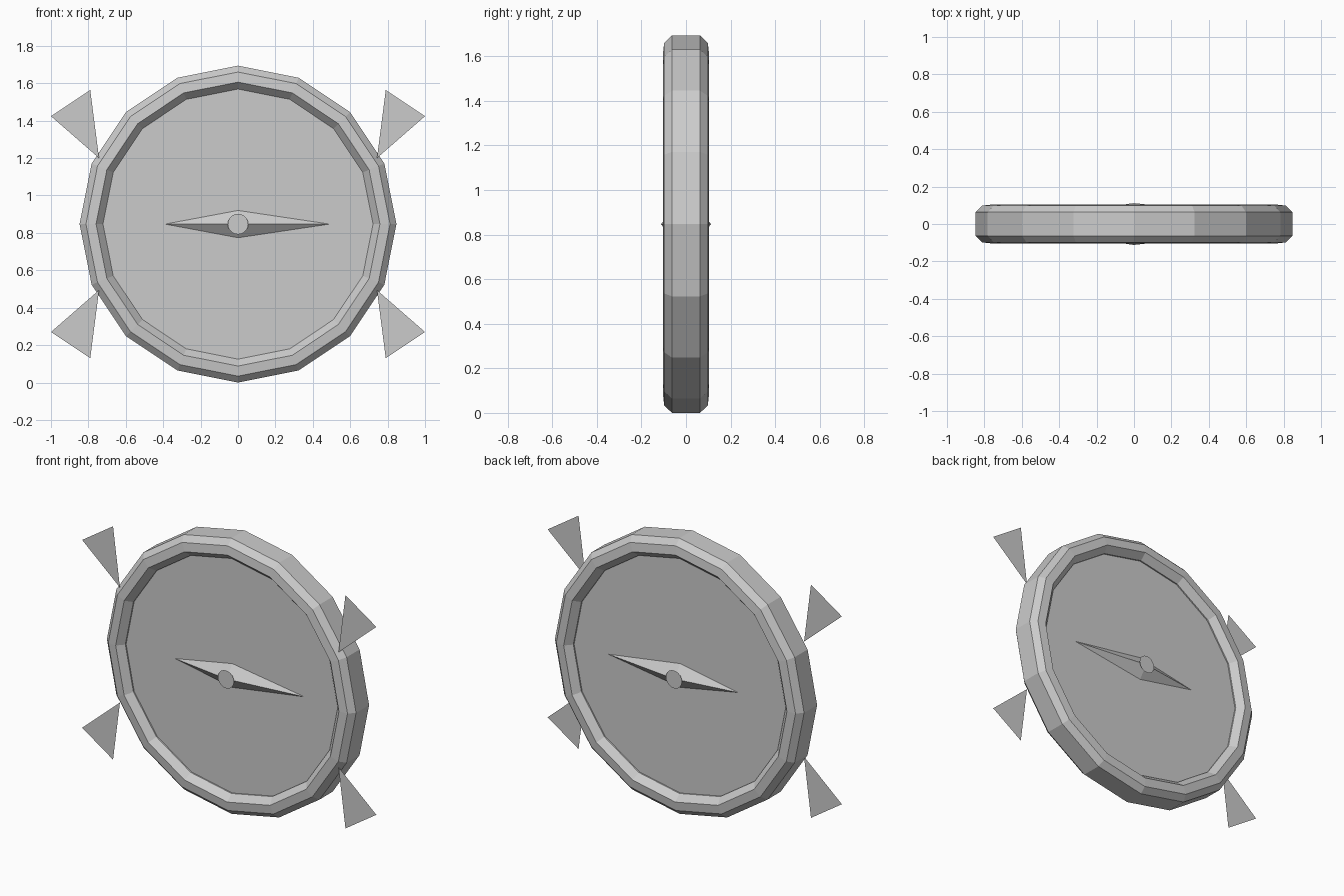
import bpy, bmesh, math

if "Cube" in bpy.data.objects:
    bpy.data.objects.remove(bpy.data.objects["Cube"])

CZ = 0.847      # height of the dial centre
SIDES = 16

grey = bpy.data.materials.new("light_grey")
grey.diffuse_color = (0.6, 0.6, 0.6, 1)
grey.use_nodes = True
grey.node_tree.nodes["Principled BSDF"].inputs["Base Color"].default_value = grey.diffuse_color


def finish(name, bm, recalc=False):
    if recalc:
        bmesh.ops.recalc_face_normals(bm, faces=bm.faces[:])
    mesh = bpy.data.meshes.new(name)
    bm.to_mesh(mesh)
    bm.free()
    mesh.materials.append(grey)
    ob = bpy.data.objects.new(name, mesh)
    bpy.context.collection.objects.link(ob)
    return ob


def circle(bm, r, y, n=SIDES):
    return [bm.verts.new((r * math.cos(2 * math.pi * i / n), y,
                          CZ + r * math.sin(2 * math.pi * i / n))) for i in range(n)]


def flat_disc(name, r, y, n=SIDES):
    bm = bmesh.new()
    vs = circle(bm, r, y, n)
    bm.faces.new(vs if y < 0 else vs[::-1])   # face outwards
    return finish(name, bm)


# bevelled rim: half profile (radius, y) mirrored front to back
half = [(0.847, -0.063), (0.813, -0.098), (0.759, -0.104), (0.722, -0.063)]
profile = half + [(r, -y) for r, y in reversed(half)]
bm = bmesh.new()
loops = [circle(bm, r, y) for r, y in profile]
for k, a in enumerate(loops):
    b = loops[(k + 1) % len(loops)]
    for i in range(SIDES):
        j = (i + 1) % SIDES
        bm.faces.new((a[i], a[j], b[j], b[i]))
finish("rim", bm, True)

# dial plate, needle and hub cap on both sides
for side, s in (("front", -1), ("back", 1)):
    flat_disc(side + "_dial", 0.735, s * 0.055)

    bm = bmesh.new()
    base = [bm.verts.new((x, s * 0.055, CZ + z))
            for x, z in ((0.49, 0), (0, 0.073), (-0.39, 0), (0, -0.073))]
    peak = bm.verts.new((0, s * 0.112, CZ))
    for i in range(4):
        bm.faces.new((base[i], base[(i + 1) % 4], peak))
    bm.faces.new(base)
    finish(side + "_needle", bm, True)

    flat_disc(side + "_hub_cap", 0.055, s * 0.117, 20)

# four thin triangular points around the rim
for hname, sx in (("left", -1), ("right", 1)):
    for vname, sz in (("upper", 1), ("lower", -1)):
        bm = bmesh.new()
        vs = [bm.verts.new((sx * x, -0.085, CZ + sz * z))
              for x, z in ((0.743, 0.353), (1.0, 0.577), (0.79, 0.717))]
        bm.faces.new(vs if sx * sz > 0 else vs[::-1])
        finish(f"{vname}_{hname}_point", bm)
